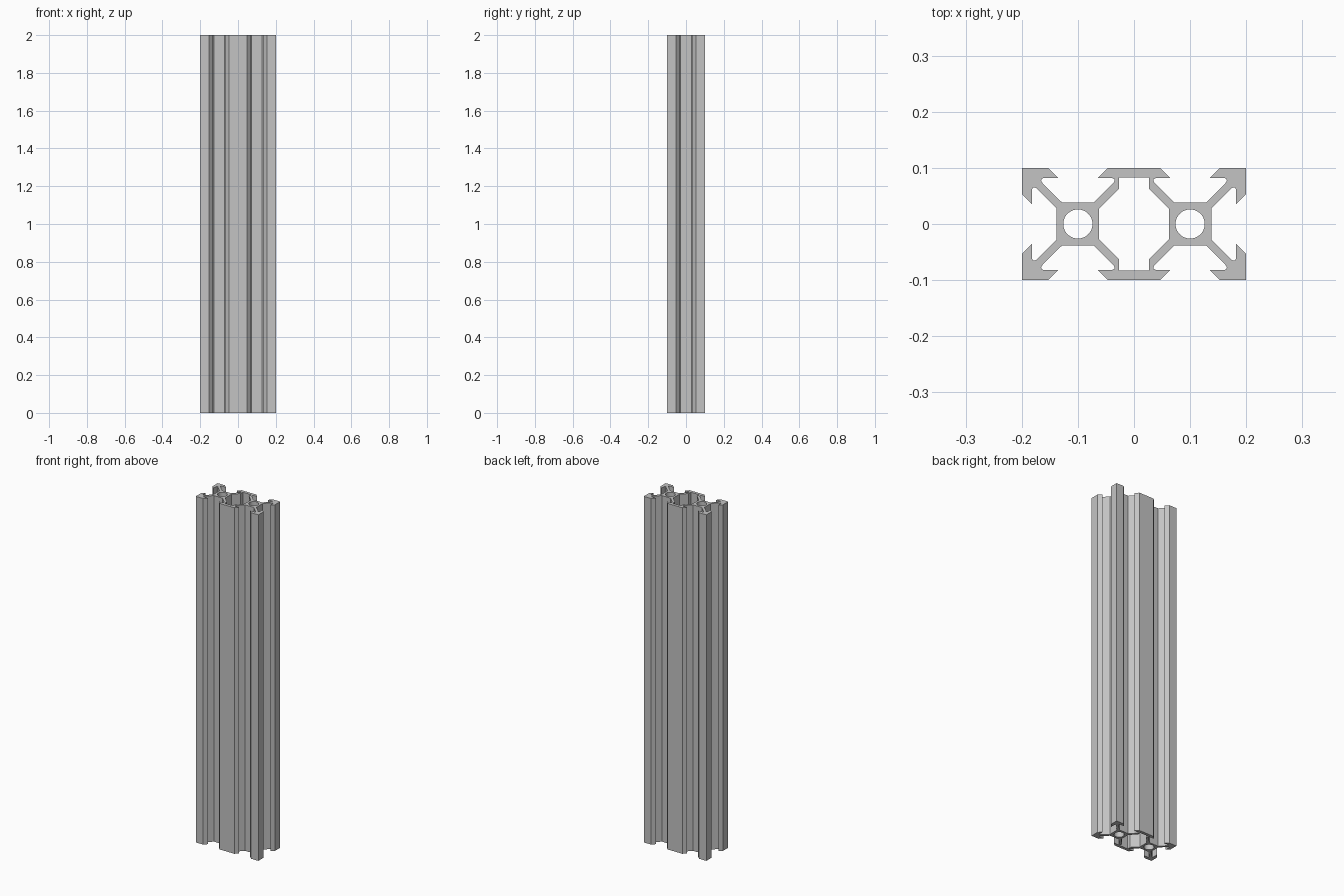
import bpy
import bmesh
from math import cos, sin, tau

if "Cube" in bpy.data.objects:
    bpy.data.objects.remove(bpy.data.objects["Cube"], do_unlink=True)

LENGTH = 2.0
CELL = 0.1          # offset of each bore, and half the cell width

# One side of a slot, measured from the bore: web, pocket fillet, lip, bevel
SLOT = [(0.028, 0.038), (0.063, 0.073), (0.0655, 0.0765), (0.065, 0.080),
        (0.061, 0.082), (0.035, 0.082), (0.053, 0.1)]


def full_loop(quarter):
    """Mirror a quarter outline in x, then turn the half by 180 degrees."""
    half = quarter + [(-x, y) for x, y in reversed(quarter)]
    return half + [(-x, -y) for x, y in half]


# Outer outline: side slot, corner, end slot and centre lip
outer = [(CELL + v, u) for u, v in SLOT]
outer.append((2 * CELL, CELL))
outer += [(CELL + u, v) for u, v in reversed(SLOT)]
outer += [(CELL - u, v) for u, v in SLOT]

# Central cavity between the two cores
cavity = [(0.062, 0.028), (0.0268, 0.0632), (0.0268, 0.083)]


def bore(cx, radius=0.026, sides=48):
    return [(cx + radius * cos(tau * i / sides), radius * sin(tau * i / sides))
            for i in range(sides)]


# Filled profile with holes, extruded along z
curve = bpy.data.curves.new("rail_profile", "CURVE")
curve.dimensions = "2D"
curve.fill_mode = "BOTH"
curve.extrude = LENGTH / 2
for loop in (full_loop(outer), full_loop(cavity), bore(CELL), bore(-CELL)):
    spline = curve.splines.new("POLY")
    spline.points.add(len(loop) - 1)
    for point, (x, y) in zip(spline.points, loop):
        point.co = (x, y, 0, 1)
    spline.use_cyclic_u = True

rail = bpy.data.objects.new("slotted_rail", curve)
bpy.context.collection.objects.link(rail)
bpy.ops.object.select_all(action="DESELECT")
rail.select_set(True)
bpy.context.view_layer.objects.active = rail
bpy.ops.object.convert(target="MESH")
rail = bpy.context.view_layer.objects.active

# Weld the caps to the walls and stand the rail on the ground
bm = bmesh.new()
bm.from_mesh(rail.data)
bmesh.ops.remove_doubles(bm, verts=bm.verts, dist=0.0001)
bmesh.ops.translate(bm, verts=bm.verts, vec=(0, 0, LENGTH / 2))
bmesh.ops.recalc_face_normals(bm, faces=bm.faces)
bm.to_mesh(rail.data)
bm.free()

# Plain aluminium grey
grey = bpy.data.materials.new("aluminium_grey")
grey.use_nodes = True
colour = (0.55, 0.55, 0.55, 1)
grey.diffuse_color = colour
grey.node_tree.nodes["Principled BSDF"].inputs["Base Color"].default_value = colour
rail.data.materials.clear()
rail.data.materials.append(grey)

# Smooth bores, crisp extrusion edges
bpy.ops.object.shade_smooth_by_angle(angle=0.4)
